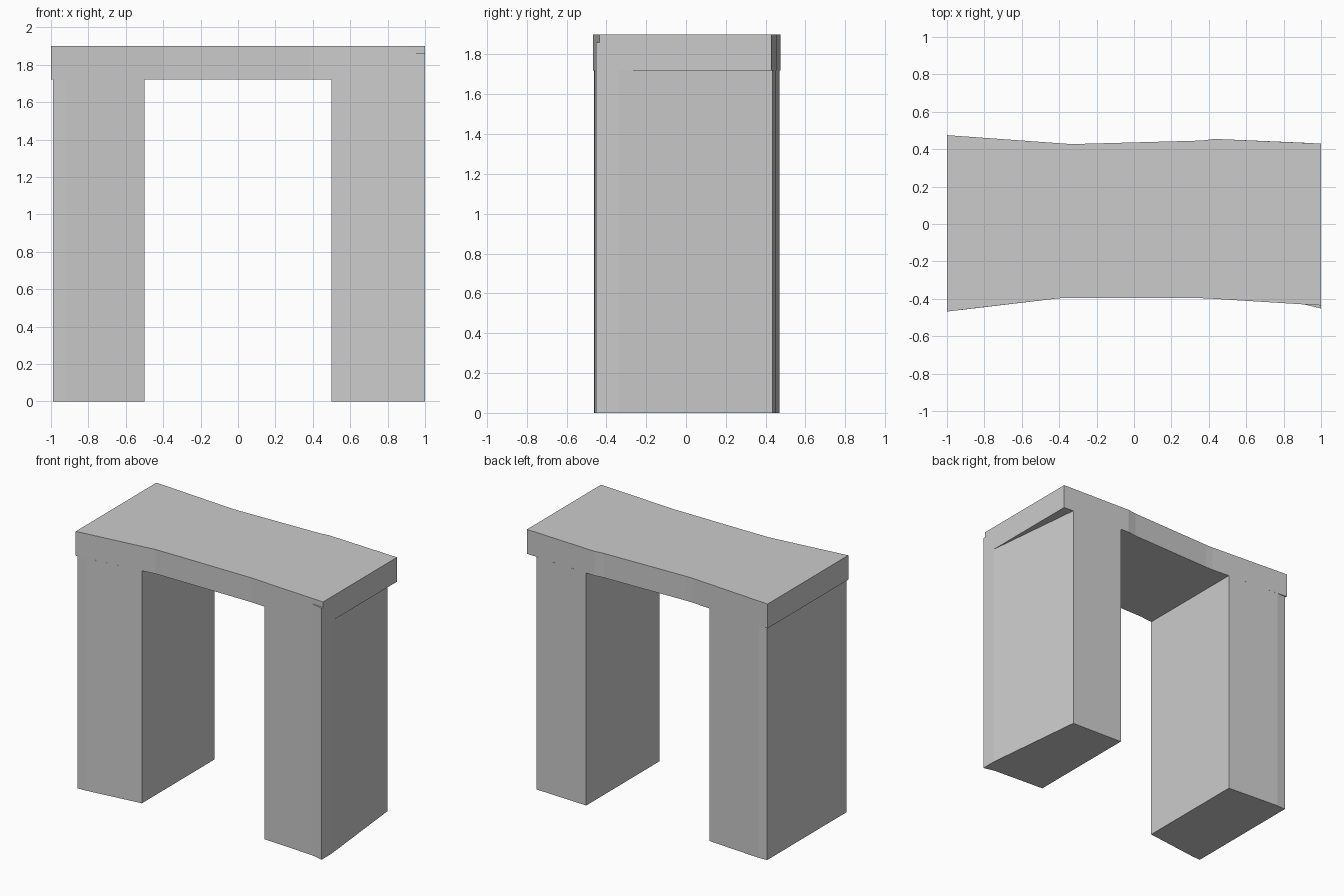
import bpy
import bmesh

cube = bpy.data.objects.get("Cube")
if cube:
    bpy.data.objects.remove(cube, do_unlink=True)

# Single stone colour
stone = bpy.data.materials.new("stone grey")
stone.use_nodes = True
colour = (0.6, 0.6, 0.6, 1)
stone.diffuse_color = colour
stone.node_tree.nodes["Principled BSDF"].inputs["Base Color"].default_value = colour


def prism(name, outline, bottom, top):
    """Upright block extruded from a counter-clockwise plan outline."""
    bm = bmesh.new()
    base = bm.faces.new([bm.verts.new((x, y, bottom)) for x, y in outline])
    grown = bmesh.ops.extrude_face_region(bm, geom=[base], use_keep_orig=True)
    moved = [v for v in grown["geom"] if isinstance(v, bmesh.types.BMVert)]
    bmesh.ops.translate(bm, verts=moved, vec=(0, 0, top - bottom))
    bmesh.ops.recalc_face_normals(bm, faces=bm.faces[:])
    mesh = bpy.data.meshes.new(name)
    bm.to_mesh(mesh)
    bm.free()
    mesh.materials.append(stone)
    obj = bpy.data.objects.new(name, mesh)
    bpy.context.collection.objects.link(obj)
    return obj


HEIGHT, SOFFIT = 1.9, 1.72

# Curved slab across the top
front_edge = [(-1, -0.468), (-0.4, -0.397), (-0.2, -0.396), (0.38, -0.397),
              (0.91, -0.43), (1, -0.435)]
back_edge = [(1, 0.43), (0.43, 0.455), (0.36, 0.446), (-0.3, 0.428),
             (-0.36, 0.429), (-1, 0.475)]
prism("lintel", front_edge + back_edge, SOFFIT, HEIGHT)

# Right-hand upright, its outer face slanting inward towards the back
prism("left_upright", [(0.5, -0.404), (0.91, -0.43), (1, -0.452), (1, -0.34),
                       (0.92, 0.434), (0.5, 0.452)], 0, SOFFIT)

# Corner of that upright standing slightly proud of the slab
prism("corner_sliver", [(0.91, -0.43), (1, -0.452), (1, -0.43)], SOFFIT, 1.86)

# Opposite upright with small chamfer bends at the outer corners
prism("right_upright", [(-0.99, -0.463), (-0.92, -0.459), (-0.5, -0.409),
                        (-0.5, 0.439), (-0.92, 0.469), (-0.99, 0.465)], 0, SOFFIT)
